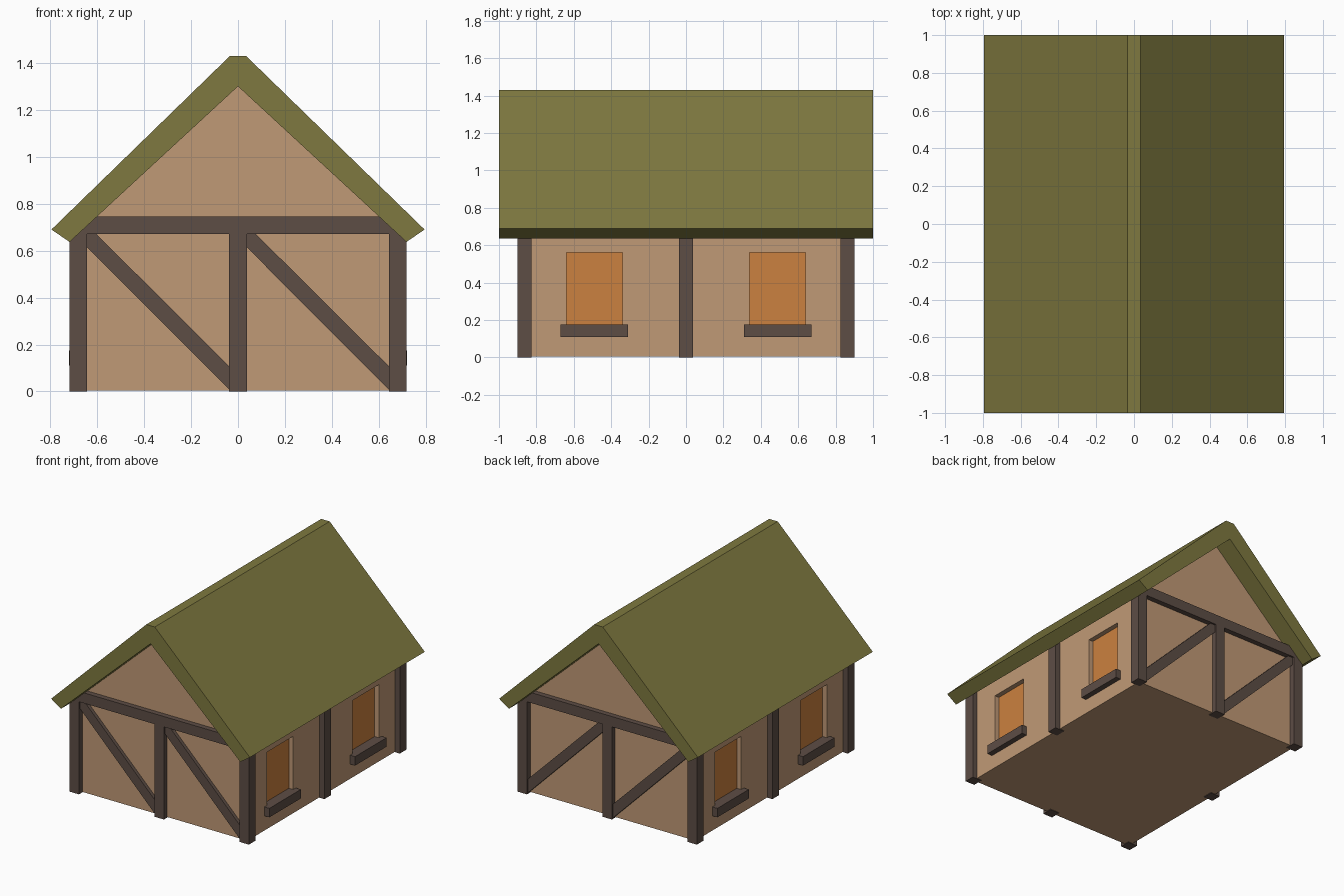
import bpy, bmesh
from mathutils import Vector

if "Cube" in bpy.data.objects:
    bpy.data.objects.remove(bpy.data.objects["Cube"])


def material(name, rgb):
    m = bpy.data.materials.new(name)
    m.diffuse_color = (*rgb, 1)
    m.use_nodes = True
    m.node_tree.nodes["Principled BSDF"].inputs["Base Color"].default_value = m.diffuse_color
    return m


PLASTER = material("plaster", (0.53, 0.32, 0.18))
TIMBER = material("timber", (0.11, 0.075, 0.06))
THATCH = material("thatch", (0.21, 0.19, 0.05))
GLOW = material("window_glow", (0.60, 0.22, 0.05))


def prism(name, profile, y0, y1, mat=None):
    """Extrude an (x, z) outline from y0 to y1."""
    bm = bmesh.new()
    face = bm.faces.new([bm.verts.new((x, y0, z)) for x, z in profile])
    ext = bmesh.ops.extrude_face_region(bm, geom=[face])
    verts = [g for g in ext["geom"] if isinstance(g, bmesh.types.BMVert)]
    bmesh.ops.translate(bm, verts=verts, vec=Vector((0, y1 - y0, 0)))
    bmesh.ops.recalc_face_normals(bm, faces=bm.faces[:])
    me = bpy.data.meshes.new(name)
    bm.to_mesh(me)
    bm.free()
    ob = bpy.data.objects.new(name, me)
    bpy.context.collection.objects.link(ob)
    if mat:
        me.materials.append(mat)
    return ob


def box(name, center, size, mat=None):
    (x, y, z), (a, b, c) = center, [s / 2 for s in size]
    outline = [(x - a, z - c), (x + a, z - c), (x + a, z + c), (x - a, z + c)]
    return prism(name, outline, y - b, y + b, mat)


WX, WY = 0.68, 0.8625      # wall half sizes
P = 0.075                  # timber thickness

# House body with gables
half = [(WX, 0.004), (WX, 0.69)]
house = prism("house_walls", half + [(0, 1.315)] + [(-x, z) for x, z in half[::-1]],
              -WY, WY, PLASTER)

# Roof: one chevron section running the full length
side = [(0.718, 0.637), (0.795, 0.69), (0.034, 1.43)]
prism("roof", [(0, 1.30)] + side + [(-x, z) for x, z in side[::-1]], -1, 1, THATCH)

# Posts at the corners and the middle of every wall
for i in (-1, 0, 1):
    for j in (-1, 0, 1):
        if i or j:
            box("post", (i * WX, j * WY, 0.335), (P, P, 0.67), TIMBER)

# Tie beams and slanted braces on both gable ends
brace = [(-0.65, 0.622), (-0.65, 0.68), (-0.613, 0.68), (-0.03, 0.10), (-0.03, 0.0)]
for j in (-1, 1):
    box("tie_beam", (0, j * WY, 0.7075), (2 * WX, P, P), TIMBER)
    for dx in (0, WX):
        prism("brace", [(x + dx, z) for x, z in brace],
              j * WY - 0.025, j * WY + 0.025, TIMBER)

# Recessed windows with sills on both long sides
for i in (-1, 1):
    for j in (-1, 1):
        y = j * 0.49
        cutter = box("window_cutter", (i * WX, y, 0.355), (0.08, 0.30, 0.41))
        cutter.hide_render = True
        cutter.hide_set(True)
        cut = house.modifiers.new("window_recess", "BOOLEAN")
        cut.operation = "DIFFERENCE"
        cut.solver = "EXACT"
        cut.object = cutter
        box("window_pane", (i * (WX - 0.045), y, 0.355), (0.02, 0.30, 0.41), GLOW)
        box("window_sill", (i * WX, y, 0.1425), (0.08, 0.36, 0.065), TIMBER)
